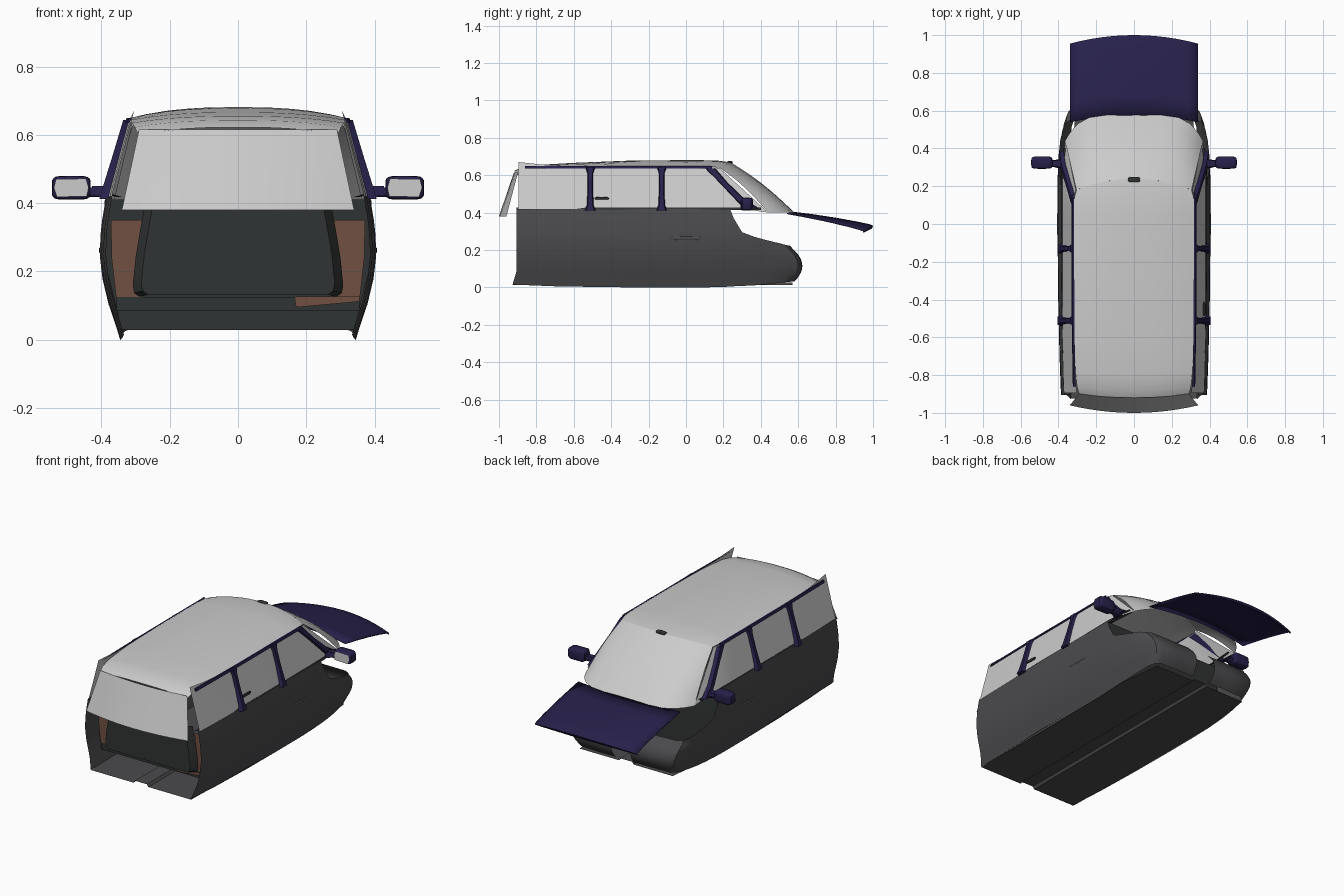
import bpy, bmesh
from math import radians, sin, cos, pi

if "Cube" in bpy.data.objects:
    bpy.data.objects.remove(bpy.data.objects["Cube"])


def material(name, rgb):
    m = bpy.data.materials.new(name)
    m.diffuse_color = (*rgb, 1)
    m.use_nodes = True
    m.node_tree.nodes["Principled BSDF"].inputs["Base Color"].default_value = m.diffuse_color
    return m


DARK = material("dark_paint", (0.07, 0.07, 0.075))
NAVY = material("navy_trim", (0.02, 0.015, 0.07))
TRIM = material("black_trim", (0.03, 0.034, 0.034))
BROWN = material("brown_lining", (0.16, 0.08, 0.055))


def loft(name, rows, mat=None, mirror=False, ring=False):
    """Skin a sheet (or a capped tube if ring) through rows of points."""
    bm = bmesh.new()
    vr = [[bm.verts.new(p) for p in r] for r in rows]
    n = len(rows[0])
    for a, b in zip(vr, vr[1:]):
        for i in range(n if ring else n - 1):
            j = (i + 1) % n
            bm.faces.new((a[i], a[j], b[j], b[i]))
    if ring:
        bm.faces.new(vr[0])
        bm.faces.new(vr[-1])
    bmesh.ops.remove_doubles(bm, verts=bm.verts, dist=1e-5)
    bmesh.ops.recalc_face_normals(bm, faces=bm.faces)
    me = bpy.data.meshes.new(name)
    bm.to_mesh(me)
    bm.free()
    ob = bpy.data.objects.new(name, me)
    bpy.context.collection.objects.link(ob)
    if mat:
        me.materials.append(mat)
    if mirror:
        ob.modifiers.new("mirror", 'MIRROR')
    bpy.ops.object.select_all(action='DESELECT')
    ob.select_set(True)
    bpy.context.view_layer.objects.active = ob
    bpy.ops.object.shade_smooth_by_angle(angle=radians(35))
    return ob


def interp(x, table):
    if x <= table[0][0]:
        return table[0][1]
    for (a, va), (b, vb) in zip(table, table[1:]):
        if x <= b:
            return va + (vb - va) * (x - a) / (b - a)
    return table[-1][1]


def bar(name, path, mat, mirror=True):
    """Tube through (x, y, z, half width in y, half depth in x)."""
    rows = [[(x + d * sx, y + w * sy, z) for sx, sy in ((-1, -1), (1, -.7), (1, .7), (-1, 1))]
            for x, y, z, w, d in path]
    return loft(name, rows, mat, mirror, ring=True)


def rounded(name, c, size, mat, mirror=False, power=0.5):
    """Soft superellipsoid block."""
    f = lambda v: abs(v) ** power * (1 if v > 0 else -1)
    rows = []
    for i in range(9):
        p = -pi / 2 + pi * (i + .02) / 8.04
        rows.append([(c[0] + size[0] * f(cos(p)) * f(cos(2 * pi * k / 20 + .01)),
                      c[1] + size[1] * f(sin(p)),
                      c[2] + size[2] * f(cos(p)) * f(sin(2 * pi * k / 20 + .01))) for k in range(20)])
    return loft(name, rows, mat, mirror, ring=True)


# Lower body side, wrapping round the nose to a gap at the centre
SECTION = [(0, .345), (.05, .36), (.1, .378), (.18, .397), (.25, .405), (.33, .401), (.42, .386)]
# station: y, width factor, bottom z, top z, nose curvature
stations = [(-.905, .955, .015, .415, 0), (-.7, .975, .006, .417, 0), (-.4, .992, .001, .42, 0),
            (-.1, 1, 0, .42, 0), (.1, 1, 0, .42, 0), (.235, 1, .004, .42, 0), (.255, .998, .006, .37, 0),
            (.3, .995, .008, .295, 0), (.37, .985, .011, .27, .05), (.46, .965, .018, .25, .3),
            (.55, .935, .026, .235, .7), (.6, .895, .03, .226, 1), (.618, .82, .032, .224, 1),
            (.622, .5, .032, .222, 1), (.622, .17, .032, .222, 1)]
rows = []
for y, f, zb, zt, nose in stations:
    row = []
    for i in range(13):
        z = zb + (zt - zb) * i / 12
        yy = y - nose * .05 * min(1.3, ((z - .115) / .09) ** 2)
        if y < -.9:
            yy -= .027 * max(0, 1 - z / .09)
        row.append((interp(z, SECTION) * f, yy, z))
    rows.append(row)
loft("body_side", rows, DARK, True)

# Sill under the side windows
loft("window_sill", [[(.388 * f, y, .414), (.384 * f, y, .426), (.355 * f, y, .418)]
                     for y, f in ((-.905, .955), (-.4, .992), (.25, 1), (.4, .97))], TRIM, True)

# Floor with a shallow centre tunnel
loft("floor", [[(0, y, .026), (.04, y, .026), (.05, y, .012), (w, y, .012)]
               for y, w in ((-.925, .335), (-.4, .348), (.25, .348), (.57, .31))], DARK, True)
loft("firewall", [[(-.39, .24, .41), (.39, .24, .41)], [(-.395, .25, .25), (.395, .25, .25)],
                  [(-.34, .25, .028), (.34, .25, .028)]], TRIM)

# Hood
U = [-1 + i / 6 for i in range(13)]
hood = []
for y, bow, zc, drop in ((.575, .035, .404, .006), (.68, .037, .391, .012), (.8, .04, .373, .018),
                         (.92, .043, .351, .024), (.985, .045, .337, .028), (1, .045, .33, .03),
                         (.995, .045, .315, .022)):
    hood.append([(.34 * u, y - bow * u * u, zc - drop * u * u) for u in U])
ob = loft("hood", hood, NAVY)
s = ob.modifiers.new("thickness", 'SOLIDIFY')
s.thickness = .006

# Roof
roof = []
for y, bow, zc, ze, hw in ((-.9, -.02, .622, .6, .292), (-.86, -.02, .643, .622, .302),
                           (-.78, -.01, .655, .635, .31), (-.6, 0, .666, .643, .317),
                           (-.3, 0, .678, .648, .322), (.05, 0, .681, .648, .322),
                           (.14, .03, .678, .645, .316), (.18, .06, .668, .64, .305)):
    roof.append([(hw * u, y + bow * (1 - u * u), ze + (zc - ze) * (1 - abs(u) ** 2.6)) for u in U])
loft("roof", roof)

# Windscreen
V = [-1, -.96, -.9, -.8, -.65, -.4, 0, .4, .65, .8, .9, .96, 1]
screen = []
for i in range(7):
    t = i / 6
    row = []
    for u in V:
        top = .18 + .06 * (1 - u * u)
        low = .58 - .14 * abs(u) ** 5
        zt = .64 + .028 * (1 - abs(u) ** 2.6)
        row.append(((.305 + .06 * t) * u, top + (low - top) * t,
                    zt + (.4 - zt) * t + .018 * sin(pi * t)))
    screen.append(row)
loft("windscreen", screen)

# Tailgate window
loft("tailgate_window", [[((.29 + .05 * t) * u, -.92 - .08 * t + (.022 + .018 * t) * u * u,
                           .615 - .235 * t) for u in U] for t in (0, .33, .67, 1)])


# Side windows, rear to front
def window(name, cols):
    rows = []
    for yb, yt, zt, f in cols:
        zb = .42 if yb < .4 else .40
        rows.append([((.381 * f if k == 0 else (.381 - (zt - .42) * .27 * k) * f),
                      yb + (yt - yb) * k, zb + (zt - zb) * k) for k in (0, .5, 1)])
    loft(name, rows, None, True)


window("rear_quarter_window", ((-.895, -.895, .67, .97), (-.7, -.72, .652, .985), (-.515, -.515, .645, .995)))
window("rear_door_window", ((-.515, -.515, .645, .995), (-.3, -.3, .645, 1), (-.13, -.13, .645, 1)))
window("front_door_window", ((-.13, -.13, .645, 1), (.1, .06, .645, 1), (.3, .14, .642, .99),
                             (.44, .18, .638, .955)))

# Door pillars, windscreen pillars and the rail above the doors
for name, y in (("front_door_pillar", -.13), ("rear_door_pillar", -.512)):
    bar(name, [(.392, y, .412, .03, .014), (.386, y, .44, .018, .012), (.36, y, .53, .014, .01),
               (.336, y, .61, .016, .01), (.326, y, .643, .028, .01)], NAVY)
bar("windscreen_pillar", [(.384, .35, .422, .04, .01), (.372, .29, .47, .026, .01),
                          (.345, .2, .56, .022, .01), (.324, .13, .635, .028, .01)], NAVY)
loft("door_top_rail", [[(x, y, .636), (x + .006, y, .636), (x + .001, y, .65), (x - .008, y, .65)]
                       for x, y in ((.318, -.86), (.324, -.5), (.325, .14))], NAVY, True, True)

# Door mirrors
bar("mirror_arm", [(.385, .315, .415, .025, .012), (.4, .32, .43, .026, .028),
                   (.405, .32, .45, .02, .022)], NAVY)
rounded("mirror_stem", (.415, .32, .432), (.035, .018, .014), NAVY, True)
rounded("mirror_housing", (.488, .325, .445), (.057, .033, .035), NAVY, True, .4)
loft("mirror_glass", [[(.443, .289, .42), (.53, .289, .418)], [(.437, .289, .445), (.539, .289, .445)],
                      [(.445, .289, .472), (.533, .289, .47)]], None, True)

# Tailgate inner panel, with lining behind it
panel = [(.272, .4), (.285, .33), (.3, .24), (.308, .16), (.304, .137), (.288, .126)]
loft("tailgate_inner_panel", [[(-x, -.82, z), (-x + .025, -.86, z + .006), (x - .025, -.86, z + .006),
                               (x, -.82, z)] for x, z in panel], TRIM)
loft("load_edge", [[(-.355, -.8, z), (.355, -.8, z)] for z in (.085, .125)], TRIM)
loft("boot_lining", [[(.27, -.8, .35), (.372, -.8, .35)], [(.28, -.8, .24), (.37, -.8, .24)],
                     [(.28, -.8, .125), (.357, -.8, .125)]], BROWN, True)
loft("loose_lining", [[(.165, -.815, .126), (.357, -.815, .128)],
                      [(.17, -.815, .095), (.355, -.815, .112)]], BROWN)

# Small fittings
rounded("roof_sensor", (0, .235, .668), (.032, .014, .008), TRIM)
rounded("side_grip", (.372, -.45, .476), (.006, .038, .007), TRIM)
rounded("door_handle", (.401, 0, .262), (.006, .1, .01), DARK, True, .8)
